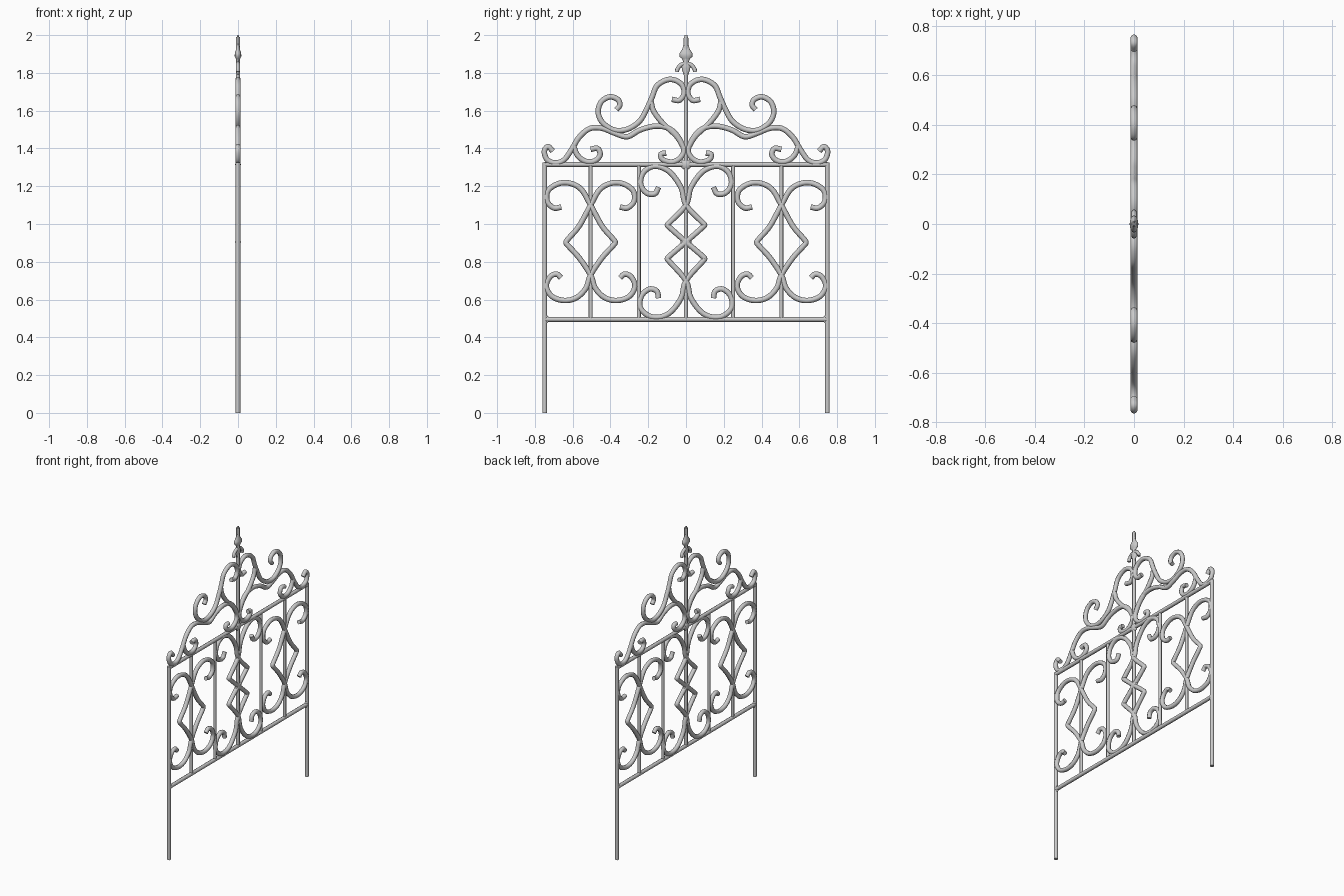
import bpy, math
from mathutils import Vector


def smooth_path(pts, n=5):
    """Catmull-Rom sampling of (y, z) points."""
    p = [Vector(q) for q in pts]
    p = [p[0] * 2 - p[1]] + p + [p[-1] * 2 - p[-2]]
    out = []
    for i in range(1, len(p) - 2):
        a, b, c, d = p[i - 1:i + 3]
        for k in range(n):
            t = k / n
            out.append(0.5 * (2 * b + (c - a) * t + (2 * a - 5 * b + 4 * c - d) * t * t
                              + (3 * b - a - 3 * c + d) * t ** 3))
    return out + [p[-2]]


def shade(ob):
    bpy.ops.object.select_all(action='DESELECT')
    ob.select_set(True)
    bpy.context.view_layer.objects.active = ob
    if ob.type == 'CURVE':
        bpy.ops.object.convert(target='MESH')
    bpy.ops.object.shade_smooth_by_angle(angle=math.radians(50))


def rod(name, paths, radius):
    """Round bars swept along (y, z) paths."""
    cu = bpy.data.curves.new(name, 'CURVE')
    cu.dimensions = '3D'
    cu.bevel_depth = radius
    cu.bevel_resolution = 2
    cu.use_fill_caps = True
    for path in paths:
        s = cu.splines.new('POLY')
        s.points.add(len(path) - 1)
        for pt, (y, z) in zip(s.points, path):
            pt.co = (0, y, z, 1)
    ob = bpy.data.objects.new(name, cu)
    bpy.context.collection.objects.link(ob)
    shade(ob)
    return ob


def scroll(name, pts, radius=0.0145, centres=(0,)):
    """A scroll and its mirror image about each centre line."""
    path = smooth_path(pts)
    rod(name, [[(c + s * y, z) for y, z in path] for c in centres for s in (1, -1)], radius)


def lathe(name, profile, flat, sides=16):
    """Turned profile of (radius, z), flattened in x."""
    verts = [(flat * r * math.cos(2 * math.pi * k / sides), r * math.sin(2 * math.pi * k / sides), z)
             for r, z in profile for k in range(sides)]
    n = len(profile)
    faces = [(i * sides + k, i * sides + (k + 1) % sides,
              (i + 1) * sides + (k + 1) % sides, (i + 1) * sides + k)
             for i in range(n - 1) for k in range(sides)]
    faces += [tuple(range(sides))[::-1], tuple(range((n - 1) * sides, n * sides))]
    me = bpy.data.meshes.new(name)
    me.from_pydata(verts, [], faces)
    ob = bpy.data.objects.new(name, me)
    bpy.context.collection.objects.link(ob)
    shade(ob)


# Frame: posts, rails and uprights
rod("posts", [[(s * 0.748, 0), (s * 0.748, 1.325)] for s in (1, -1)], 0.0125)
rod("rails", [[(-0.748, z), (0.748, z)] for z in (0.495, 1.315)], 0.0125)
rod("uprights", [[(y, 0.495), (y, 1.315)] for y in (-0.505, -0.25, 0.25, 0.505)], 0.0105)
rod("centre_bar", [[(0, 0.495), (0, 1.99)]], 0.0115)
# Small welded fillets where the bottom rail meets the posts
rod("corner_fillets", [[(s * 0.748, 0.495 + d), (s * (0.748 - abs(d)), 0.495)]
                       for s in (1, -1) for d in (0.022, -0.022)], 0.008)

# Side panel scrolls, crossing on the uprights to form a diamond
scroll("side_panel_scrolls", [
    (-0.155, 1.09), (-0.195, 1.085), (-0.23, 1.12), (-0.226, 1.175), (-0.175, 1.212),
    (-0.114, 1.217), (-0.05, 1.184), (0, 1.1), (0.06, 0.99), (0.115, 0.925), (0.13, 0.903),
    (0.115, 0.881), (0.06, 0.82), (0, 0.73), (-0.025, 0.66), (-0.075, 0.61), (-0.14, 0.595),
    (-0.205, 0.617), (-0.235, 0.67), (-0.215, 0.72), (-0.18, 0.735), (-0.157, 0.715)],
    centres=(-0.505, 0.505))

# Centre panel scrolls with two diamonds
scroll("centre_panel_scrolls", [
    (-0.145, 1.195), (-0.165, 1.16), (-0.21, 1.165), (-0.24, 1.21), (-0.23, 1.265),
    (-0.19, 1.3), (-0.14, 1.303), (-0.08, 1.27), (-0.025, 1.19), (0, 1.1), (0.085, 1.01),
    (0.098, 0.995), (0.085, 0.98), (0, 0.905), (-0.085, 0.832), (-0.098, 0.815),
    (-0.085, 0.798), (0, 0.7), (0.025, 0.61), (0.08, 0.535), (0.14, 0.507), (0.2, 0.515),
    (0.243, 0.56), (0.235, 0.62), (0.195, 0.655), (0.155, 0.645), (0.145, 0.607)])

# Crest: heart-shaped S scrolls
scroll("crest_heart_scrolls", [
    (-0.075, 1.66), (-0.035, 1.655), (-0.01, 1.69), (-0.02, 1.735), (-0.06, 1.762),
    (-0.105, 1.762), (-0.155, 1.73), (-0.18, 1.67), (-0.205, 1.615), (-0.245, 1.545),
    (-0.31, 1.502), (-0.38, 1.497), (-0.44, 1.535), (-0.465, 1.59), (-0.45, 1.645),
    (-0.405, 1.673), (-0.362, 1.66), (-0.35, 1.63), (-0.368, 1.605)])
scroll("crest_heart_points", [
    (-0.185, 1.645), (-0.17, 1.595), (-0.12, 1.53), (-0.05, 1.465), (-0.01, 1.4)])
# Crest: lower wavy scrolls running to the corners
scroll("crest_wave_scrolls", [
    (-0.705, 1.385), (-0.73, 1.41), (-0.75, 1.385), (-0.735, 1.34), (-0.69, 1.323),
    (-0.645, 1.34), (-0.605, 1.395), (-0.565, 1.46), (-0.51, 1.505), (-0.445, 1.507),
    (-0.375, 1.48), (-0.31, 1.462), (-0.245, 1.497), (-0.165, 1.518), (-0.095, 1.508),
    (-0.045, 1.465), (-0.012, 1.395), (-0.03, 1.35), (-0.075, 1.328), (-0.125, 1.342),
    (-0.132, 1.37), (-0.105, 1.375)])
scroll("crest_inner_curls", [
    (-0.595, 1.415), (-0.575, 1.365), (-0.535, 1.333), (-0.485, 1.333), (-0.455, 1.365),
    (-0.468, 1.4), (-0.505, 1.395)])

# Forged joints on the centre bar
for i, (z, r) in enumerate(((0.905, 0.03), (1.315, 0.03), (1.1, 0.018), (0.7, 0.018))):
    lathe(f"joint_{i}", [(0.006, z - r), (r * 0.75, z - r * 0.6), (r, z),
                         (r * 0.75, z + r * 0.6), (0.006, z + r)], 0.5)

# Finial: spear tip with drooping leaves
lathe("finial", [(0.012, 1.79), (0.022, 1.82), (0.024, 1.84), (0.014, 1.86), (0.022, 1.875),
                 (0.035, 1.887), (0.034, 1.905), (0.02, 1.925), (0.013, 1.95), (0.012, 1.985),
                 (0.007, 2.0)], 0.5)
scroll("finial_leaves", [(0.01, 1.85), (0.03, 1.84), (0.045, 1.82), (0.048, 1.805)], 0.011)
